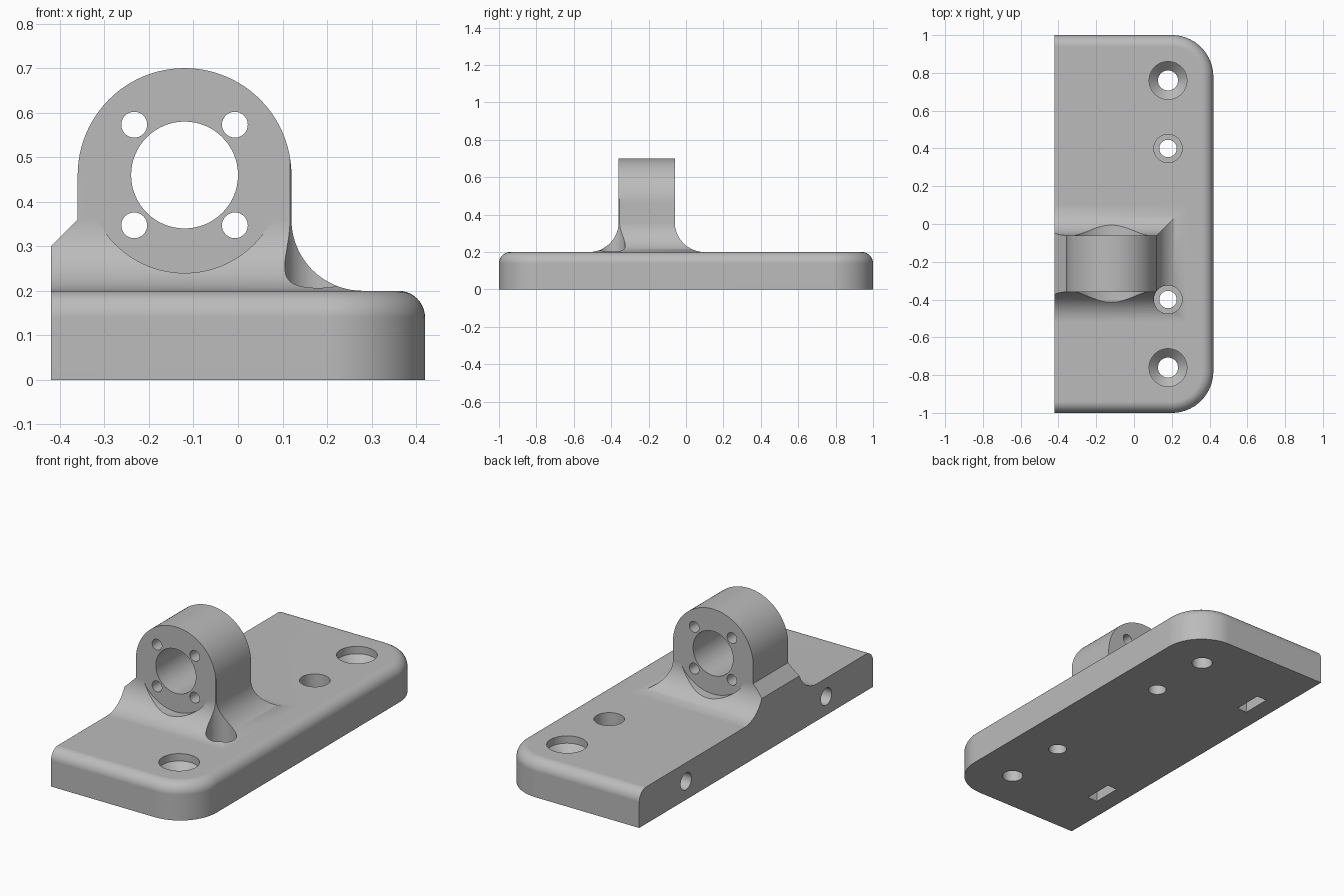
import bpy, bmesh
from math import sin, cos, pi, radians
from mathutils import Vector

cube = bpy.data.objects.get("Cube")
if cube:
    bpy.data.objects.remove(cube, do_unlink=True)

grey = bpy.data.materials.new("plain grey")
grey.use_nodes = True
colour = (0.5, 0.5, 0.5, 1)
grey.diffuse_color = colour
grey.node_tree.nodes["Principled BSDF"].inputs["Base Color"].default_value = colour


def finish(bm, name):
    bmesh.ops.recalc_face_normals(bm, faces=bm.faces[:])
    mesh = bpy.data.meshes.new(name)
    bm.to_mesh(mesh)
    bm.free()
    mesh.materials.append(grey)
    obj = bpy.data.objects.new(name, mesh)
    bpy.context.collection.objects.link(obj)
    return obj


def loft(name, rings):
    """Closed solid through rings that have equal point counts."""
    bm = bmesh.new()
    rows = [[bm.verts.new(p) for p in ring] for ring in rings]
    n = len(rows[0])
    for a, b in zip(rows, rows[1:]):
        for i in range(n):
            j = (i + 1) % n
            bm.faces.new((a[i], a[j], b[j], b[i]))
    bm.faces.new(rows[0])
    bm.faces.new(rows[-1])
    return finish(bm, name)


def arc(u, v, r, start, end, steps):
    angles = [radians(start + (end - start) * i / steps) for i in range(steps + 1)]
    return [(u + r * cos(a), v + r * sin(a)) for a in angles]


def turned(name, centre, axis, profile, segs=64):
    """Round solid from (distance, radius) pairs along axis y, x or z."""
    to_xyz = {"x": lambda u, v, h: (h, u, v),
              "y": lambda u, v, h: (u, h, v),
              "z": lambda u, v, h: (u, v, h)}[axis]
    return loft(name, [[to_xyz(u, v, h) for u, v in arc(*centre, r, 0, 360, segs)[:-1]]
                       for h, r in profile])


def combine(target, tool, operation):
    mod = target.modifiers.new("combine", "BOOLEAN")
    mod.operation = operation
    mod.solver = "EXACT"
    mod.object = tool
    bpy.context.view_layer.update()
    graph = bpy.context.evaluated_depsgraph_get()
    mesh = bpy.data.meshes.new_from_object(target.evaluated_get(graph))
    target.modifiers.clear()
    target.data = mesh
    bpy.data.objects.remove(tool, do_unlink=True)


# Base plate: two rounded corners, top edge rounded on three sides
LEFT, RIGHT, END, TOP = -0.42, 0.42, 1.0, 0.2
CORNER, EDGE = 0.22, 0.06


def outline(inset, z):
    r = CORNER - inset
    cx, cy = RIGHT - CORNER, END - CORNER
    pts = [(LEFT, inset - END)] + arc(cx, -cy, r, -90, 0, 20)
    pts += arc(cx, cy, r, 0, 90, 20) + [(LEFT, END - inset)]
    return [(x, y, z) for x, y in pts]


rings = [outline(0, 0)]
for i in range(11):
    a = pi / 2 * i / 10
    rings.append(outline(EDGE * (1 - cos(a)), TOP - EDGE + EDGE * sin(a)))
bracket = loft("mounting_bracket", rings)

# Lug: side profile and front profile, both with flared feet, intersected
CX, CZ, R, FLARE = -0.12, 0.46, 0.24, 0.16
FRONT, BACK = -0.36, -0.06
FOOT, NECK = 0.1, TOP + FLARE
side = [(FRONT - FLARE, FOOT)] + arc(FRONT - FLARE, NECK, FLARE, -90, 0, 20)
side += [(FRONT, 0.8), (BACK, 0.8)]
side += arc(BACK + FLARE, NECK, FLARE, 180, 270, 20) + [(BACK + FLARE, FOOT)]
lug = loft("lug", [[(x, y, z) for y, z in side] for x in (-0.6, 0.4)])

face = [(LEFT, FOOT), (CX + R + FLARE, FOOT)]
face += arc(CX + R + FLARE, NECK, FLARE, 270, 180, 20)
face += arc(CX, CZ, R, 0, 180, 48)
face += [(CX - R, NECK), (LEFT, NECK - 0.06)]
front_shape = loft("front_shape", [[(x, y, z) for x, z in face] for y in (-0.7, 0.3)])
combine(lug, front_shape, "INTERSECT")
combine(bracket, lug, "UNION")

# Round recesses keeping both lug faces flat, then the bore and its four bolt holes
cutters = [turned("face_recess", (CX, CZ), "y", [(a, 0.22), (b, 0.22)], 96)
           for a, b in ((-0.8, FRONT), (BACK, 0.4))]
cutters.append(turned("bore", (CX, CZ), "y", [(-0.9, 0.12), (0.5, 0.12)]))
for sx in (-1, 1):
    for sz in (-1, 1):
        cutters.append(turned("bolt_hole", (CX + sx * 0.113, CZ + sz * 0.113), "y",
                              [(-0.9, 0.029), (0.5, 0.029)], 32))

# Plate holes at each end: countersunk, counterbored, side hole with nut slot
for s in (-1, 1):
    cutters.append(turned("countersunk_hole", (0.18, s * 0.76), "z",
                          [(-0.1, 0.053), (0.113, 0.053), (0.16, 0.1), (0.4, 0.1)]))
    cutters.append(turned("counterbored_hole", (0.18, s * 0.4), "z",
                          [(-0.1, 0.046), (0.1, 0.046), (0.1, 0.075), (0.6, 0.075)]))
    cutters.append(turned("side_hole", (s * 0.6, 0.1), "x",
                          [(-0.6, 0.046), (-0.18, 0.046)], 40))
    slot = [(x, s * 0.6 + dy) for x, dy in
            ((-0.32, -0.08), (-0.26, -0.08), (-0.26, 0.08), (-0.32, 0.08))]
    cutters.append(loft("nut_slot", [[(x, y, z) for x, y in slot] for z in (-0.1, 0.17)]))

for cutter in cutters:
    combine(bracket, cutter, "DIFFERENCE")

# Smooth curved faces, keep edges crisp
bpy.ops.object.select_all(action="DESELECT")
bracket.select_set(True)
bpy.context.view_layer.objects.active = bracket
bpy.ops.object.shade_smooth_by_angle(angle=radians(30))
weighted = bracket.modifiers.new("even_shading", "WEIGHTED_NORMAL")
weighted.keep_sharp = True
